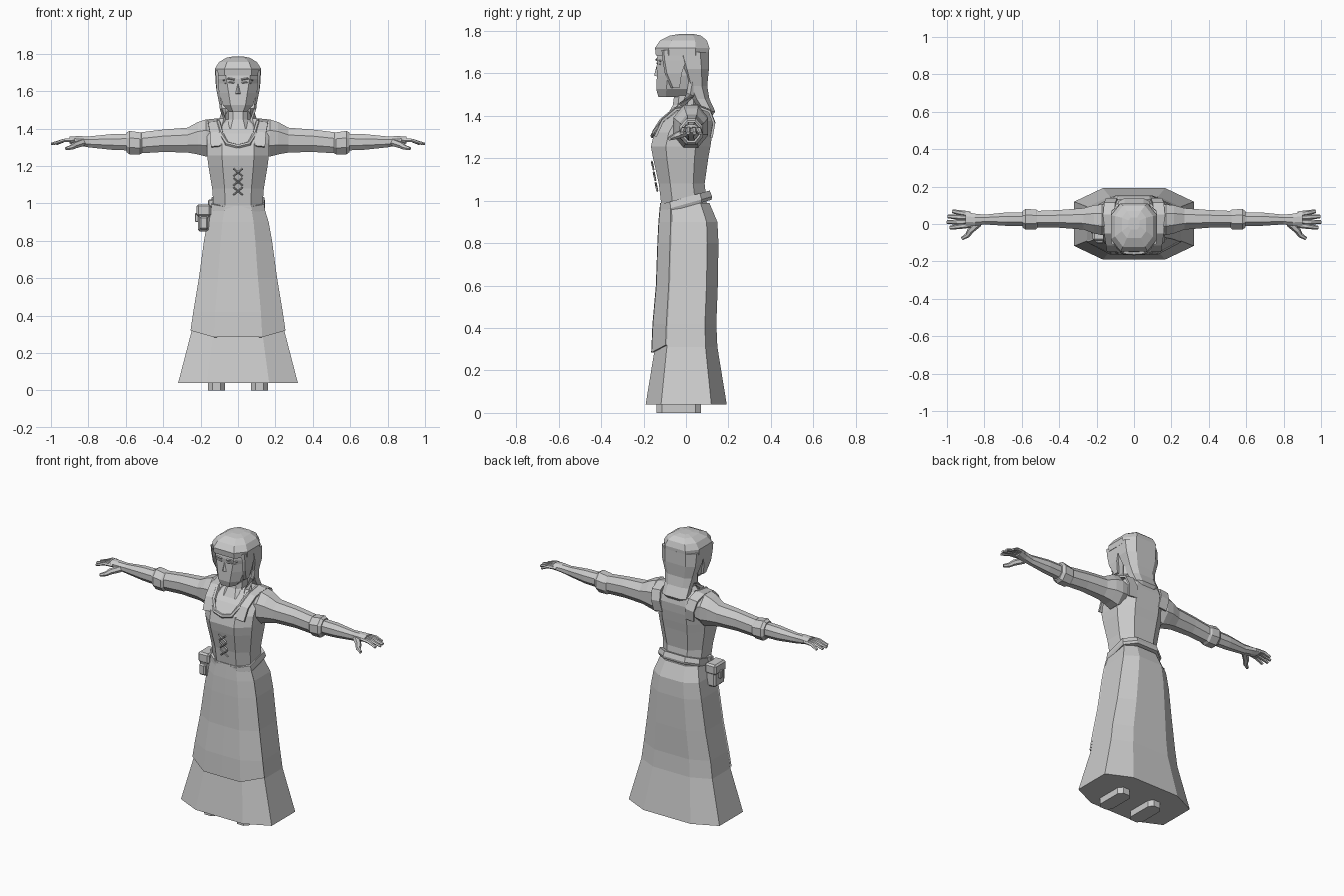
import bpy, bmesh, math
from mathutils import Vector

grey = bpy.data.materials.new("plain grey")
grey.diffuse_color = (0.6, 0.6, 0.6, 1)


def make(name, verts, faces, mirror=False, solid=0):
    me = bpy.data.meshes.new(name)
    me.from_pydata(verts, [], faces)
    bm = bmesh.new()
    bm.from_mesh(me)
    bmesh.ops.recalc_face_normals(bm, faces=bm.faces)
    bm.to_mesh(me)
    bm.free()
    me.materials.append(grey)
    ob = bpy.data.objects.new(name, me)
    bpy.context.collection.objects.link(ob)
    if solid:
        ob.modifiers.new("thickness", 'SOLIDIFY').thickness = solid
    if mirror:
        ob.modifiers.new("mirror", 'MIRROR').use_clip = False
    return ob


def loft(name, rings, mirror=False, closed=True, solid=0):
    n = len(rings[0])
    verts = [p for r in rings for p in r]
    faces = []
    for i in range(len(rings) - 1):
        for j in range(n if closed else n - 1):
            k = (j + 1) % n
            faces.append((i * n + j, i * n + k, (i + 1) * n + k, (i + 1) * n + j))
    if closed:
        faces += [tuple(range(n)), tuple(range(len(verts) - n, len(verts)))]
    return make(name, verts, faces, mirror, solid)


def octo(z, w, yf, yb, c=0.52, d=0.6, x0=0, tilt=0):
    """Horizontal eight-sided ring; tilt raises the back."""
    m, h = (yf + yb) / 2, (yb - yf) / 2
    pts = [(-c * w, yf), (c * w, yf), (w, m - d * h), (w, m + d * h),
           (c * w, yb), (-c * w, yb), (-w, m + d * h), (-w, m - d * h)]
    return [(x0 + x, y, z + tilt * (y - m)) for x, y in pts]


def side_ring(x, z0, z1, y0, y1, n=8):
    """Vertical ring across a limb running along x."""
    out = []
    for i in range(n):
        a = math.tau * (i + 0.5) / n
        out.append((x, (y0 + y1) / 2 + (y1 - y0) / 2 * math.cos(a) * 1.08,
                    (z0 + z1) / 2 + (z1 - z0) / 2 * math.sin(a) * 1.08))
    return out


def tube(name, pts, radii, n=6, mirror=False, flat=1.0):
    rings = []
    pts = [Vector(p) for p in pts]
    for i, p in enumerate(pts):
        t = (pts[min(i + 1, len(pts) - 1)] - pts[max(i - 1, 0)]).normalized()
        ref = Vector((0, 0, 1)) if abs(t.z) < 0.85 else Vector((0, 1, 0))
        u = t.cross(ref).normalized()
        v = t.cross(u)
        rings.append([p + radii[i] * (u * math.cos(math.tau * j / n) + v * flat * math.sin(math.tau * j / n))
                      for j in range(n)])
    return loft(name, rings, mirror)


# Skirt
SK = [(0.04, .32, -.19, .192), (0.31, .25, -.146, .148), (0.42, .235, -.14, .143),
      (0.6, .205, -.132, .15), (0.8, .178, -.125, .153), (0.9, .16, -.12, .148), (0.99, .132, -.112, .11)]
loft("skirt", [octo(*r, d=0.62) for r in SK])

# Apron over the front three panels, with a dipped hem
ap = []
for z, w, yf, yb in SK[1:]:
    r = octo(z, w, yf, yb, d=0.62)
    dip = 0.025 if z < 0.35 else 0
    o = 0.016 if z < 0.5 else 0.008
    side = lambda p, s: (p[0] + s * .004, p[1] - o * 0.4, p[2] + dip * .4)
    front = lambda p: (p[0], p[1] - o, p[2] - dip)
    ap.append([side(r[7], -1), front(r[0]), (0, r[0][1] - o - .002, z - dip), front(r[1]), side(r[2], 1)])
loft("apron", ap, closed=False, solid=0.008)

# Shoes
loft("shoe", [[(.115 + x * .045, -.035 + y * .105, z) for x, y in
      [(-.5, -1), (.5, -1), (1, -.75), (1, .75), (.5, 1), (-.5, 1), (-1, .75), (-1, -.75)]]
      for z in (0, .06)], mirror=True)

# Torso
loft("bodice", [octo(*r, d=0.5) for r in [
    (.97, .13, -.115, .10), (1.08, .138, -.128, .088), (1.2, .158, -.155, .105),
    (1.255, .165, -.165, .115), (1.32, .165, -.15, .125), (1.375, .165, -.11, .13),
    (1.425, .14, -.06, .12), (1.45, .07, -.04, .08)]])

# Waistband, higher at the back
loft("waistband", [octo(z, w, -.122, yb, tilt=0.28) for z, w, yb in
                   [(.97, .14, .12), (.985, .145, .123), (1.015, .14, .112)]])

# Neckline trim and shoulder straps
tube("neckline_trim", [(.105, .05, 1.445), (.105, -.05, 1.432), (.09, -.115, 1.375),
     (.06, -.15, 1.32), (0, -.156, 1.305)], [.012] * 5, mirror=True)
loft("shoulder_strap", [[(x - .03, y, z), (x + .03, y, z - .006)] for x, y, z in [
    (.115, -.15, 1.31), (.12, -.115, 1.385), (.13, -.05, 1.44), (.135, .05, 1.455),
    (.13, .115, 1.43), (.12, .138, 1.37), (.11, .125, 1.3)]], mirror=True, closed=False, solid=0.012)

# Crossed lacing
for i, z in enumerate((1.065, 1.115, 1.165)):
    y = -.131 - i * .009
    for s in (-1, 1):
        tube("lacing", [(-.024 * s, y - .004, z - .02), (.024 * s, y - .012, z + .02)], [.005] * 2, n=4)

# Sleeves and turned cuffs
loft("sleeve", [side_ring(*r) for r in [
    (.13, 1.27, 1.42, -.055, .10), (.17, 1.25, 1.45, -.06, .105), (.215, 1.262, 1.435, -.05, .10),
    (.27, 1.272, 1.405, -.03, .085), (.4, 1.275, 1.395, -.02, .075), (.52, 1.268, 1.38, -.018, .07)]], mirror=True)
loft("cuff", [side_ring(*r) for r in [
    (.51, 1.27, 1.375, -.015, .068), (.525, 1.262, 1.38, -.03, .078), (.58, 1.262, 1.388, -.03, .08),
    (.597, 1.275, 1.378, -.018, .068)]], mirror=True)

# Forearm and hand
loft("forearm", [side_ring(*r) for r in [
    (.58, 1.283, 1.372, -.012, .062), (.68, 1.287, 1.37, -.01, .062), (.8, 1.3, 1.358, -.002, .05),
    (.85, 1.31, 1.36, -.01, .055), (.9, 1.32, 1.358, -.012, .065)]], mirror=True)
for k, (y0, y1, x1) in enumerate([(-.005, -.02, .985), (.012, .01, 1.0), (.034, .04, .995), (.052, .068, .97)]):
    tube("finger", [(.875, y0, 1.338), (.93, (y0 + y1) / 2, 1.337), (x1, y1, 1.318)],
         [.015, .0145, .010], mirror=True, flat=0.7)
tube("thumb", [(.83, .005, 1.325), (.875, -.035, 1.31), (.89, -.06, 1.3), (.92, -.078, 1.292)],
     [.02, .018, .014, .009], mirror=True)

# Neck and head
loft("neck", [octo(*r) for r in [(1.4, .075, -.09, .07), (1.45, .052, -.062, .06), (1.54, .052, -.05, .06)]])
loft("head", [octo(*r, c=c, d=.55) for r, c in [
    ((1.488, .045, -.13, .03), .6), ((1.525, .08, -.14, .07), .5), ((1.59, .1, -.137, .09), .5),
    ((1.64, .105, -.134, .095), .55), ((1.665, .105, -.137, .095), .6), ((1.72, .105, -.13, .09), .6)]])
make("nose", [(0, -.136, 1.645), (-.014, -.137, 1.585), (.014, -.137, 1.585), (0, -.15, 1.59)],
     [(0, 1, 3), (0, 3, 2), (1, 2, 3), (0, 2, 1)])
tube("brow", [(.018, -.138, 1.662), (.05, -.138, 1.668), (.078, -.118, 1.658)], [.005] * 3, n=4, mirror=True)
tube("eyelid", [(.02, -.135, 1.644), (.045, -.136, 1.648), (.07, -.12, 1.642)], [.004] * 3, n=4, mirror=True)

# Hair: crown, back, framing sides and long locks
loft("hair_crown", [octo(*r, c=.58, d=.5) for r in [
    (1.685, .122, -.142, .108), (1.72, .124, -.146, .11), (1.755, .102, -.122, .098), (1.778, .065, -.075, .07),
    (1.785, .03, -.03, .035)]])
loft("hair_back", [octo(*r, c=.6, d=.5) for r in [
    (1.395, .06, .085, .12), (1.42, .085, .07, .138), (1.48, .085, .03, .11), (1.54, .095, .0, .1),
    (1.62, .118, -.03, .108), (1.7, .122, -.06, .109)]])
loft("hair_side", [[(x, y0, z), (x + .014, y0 + .01, z), (x + .014, y1, z), (x, y1, z)] for z, x, y0, y1 in [
    (1.53, .086, -.07, -.03), (1.6, .1, -.1, -.02), (1.66, .104, -.11, .0), (1.71, .106, -.115, .02)]], mirror=True)
tube("hair_lock", [(.082, .03, 1.56), (.075, .02, 1.5), (.085, -.02, 1.44), (.098, -.085, 1.375)],
     [.02, .022, .024, .01], mirror=True)

# Belt pouch with flap, strap and side bottle
def block(name, x0, x1, y0, y1, z0, z1, bevel=.01):
    v = [(x, y, z) for z in (z0, z1) for x, y in ((x0, y0), (x1, y0), (x1, y1), (x0, y1))]
    ob = make(name, v, [(0, 1, 2, 3), (4, 5, 6, 7)] + [(i, (i + 1) % 4, (i + 1) % 4 + 4, i + 4) for i in range(4)])
    b = ob.modifiers.new("bevel", 'BEVEL')
    b.width, b.segments = bevel, 1

block("pouch", -.215, -.15, -.085, .015, .85, .97)
block("pouch_flap", -.222, -.145, -.09, .02, .93, .995)
block("pouch_buckle", -.23, -.21, -.05, -.02, .9, .95, .004)
block("pouch_pocket", -.205, -.16, -.105, -.08, .86, .93, .008)
block("pouch_strap", -.16, -.13, -.05, -.02, .95, 1.02, .004)
